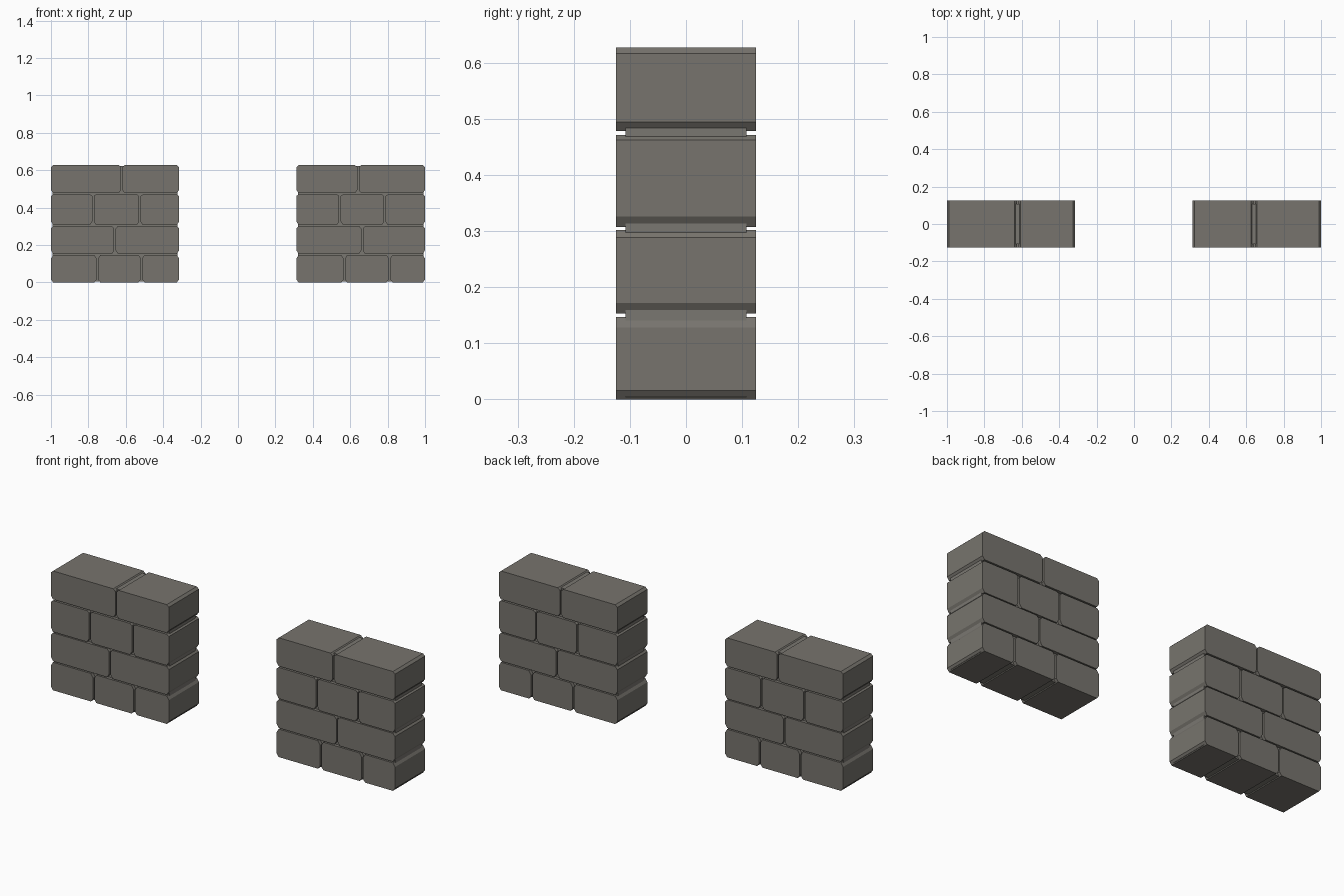
import bpy, bmesh

if "Cube" in bpy.data.objects:
    bpy.data.objects.remove(bpy.data.objects["Cube"])


def material(name, rgb):
    m = bpy.data.materials.new(name)
    m.diffuse_color = (*rgb, 1)
    m.use_nodes = True
    m.node_tree.nodes["Principled BSDF"].inputs["Base Color"].default_value = m.diffuse_color
    return m


STONE = material("grey stone", (0.185, 0.175, 0.155))
MORTAR = material("grey mortar", (0.195, 0.185, 0.165))
HALF_Y = 0.125
GAP = 0.004          # half of the joint width


def finish(bm, name, mat):
    bmesh.ops.recalc_face_normals(bm, faces=bm.faces)
    me = bpy.data.meshes.new(name)
    bm.to_mesh(me)
    bm.free()
    me.materials.append(mat)
    ob = bpy.data.objects.new(name, me)
    bpy.context.collection.objects.link(ob)


def prism(bm, profile, hy):
    """Extrude an (x, z) outline through the wall thickness."""
    f = [bm.verts.new((x, -hy, z)) for x, z in profile]
    b = [bm.verts.new((x, hy, z)) for x, z in profile]
    bm.faces.new(f)
    bm.faces.new(b[::-1])
    for i in range(len(f)):
        j = (i + 1) % len(f)
        bm.faces.new((f[j], f[i], b[i], b[j]))


def brick(bm, x0, x1, z0, z1, low, high):
    """Block with clipped corners: low / high are the chamfer sizes."""
    w = 0.012
    prism(bm, [(x0 + w, z0), (x1 - w, z0), (x1, z0 + low), (x1, z1 - high),
               (x1 - w, z1), (x0 + w, z1), (x0, z1 - high), (x0, z0 + low)], HALF_Y)


# Courses: bottom, top, lower chamfer, upper chamfer
COURSES = [(0.0, 0.147, 0.016, 0.019), (0.153, 0.302, 0.019, 0.014),
           (0.307, 0.471, 0.019, 0.009), (0.478, 0.627, 0.016, 0.011)]

# Each wall: x range and vertical joints per course
WALLS = {
    "left": (-1.0, -0.315, [(-0.752, -0.516), (-0.658,), (-0.775, -0.525), (-0.622,)]),
    "right": (0.312, 1.0, [(0.568, 0.81), (0.663,), (0.545, 0.785), (0.642,)]),
}

for side, (xa, xb, joints) in WALLS.items():
    # Stone blocks, one object per course
    for n, ((z0, z1, low, high), cuts) in enumerate(zip(COURSES, joints)):
        bm = bmesh.new()
        edges = [xa - GAP, *cuts, xb + GAP]
        for a, b in zip(edges, edges[1:]):
            brick(bm, a + GAP, b - GAP, z0, z1, low, high)
        finish(bm, f"{side}_wall_course_{n + 1}", STONE)
    # Recessed mortar core
    bm = bmesh.new()
    a, b = xa + 0.008, xb - 0.008
    prism(bm, [(a, 0.004), (b, 0.004), (b, 0.622), (a, 0.622)], 0.108)
    finish(bm, f"{side}_wall_mortar", MORTAR)
